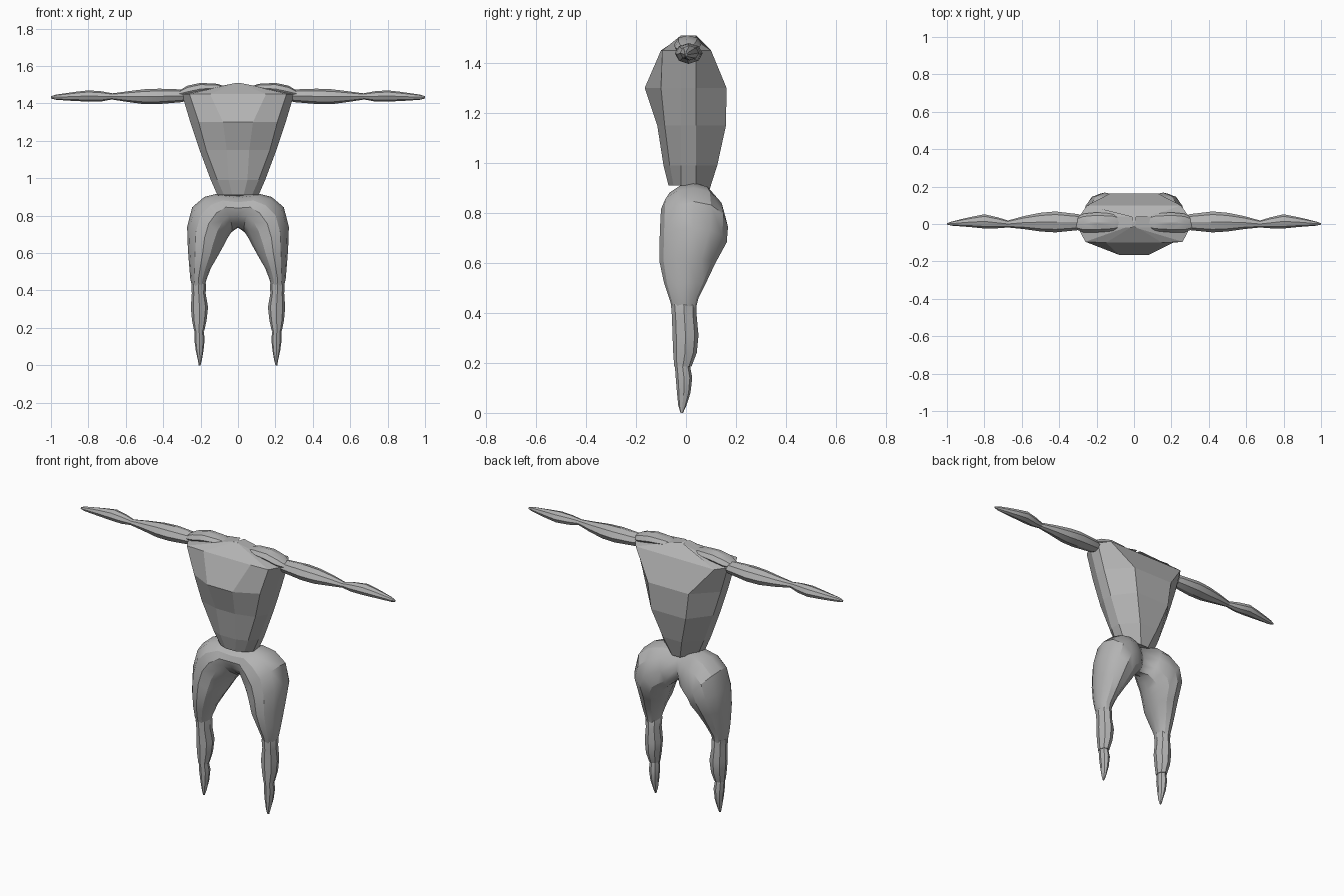
import bpy, bmesh, math
from mathutils import Vector

skin = bpy.data.materials.new("plain_grey")
skin.diffuse_color = (0.45, 0.45, 0.45, 1)


def loft(name, rings, cap_start=True, smooth=0, mirror=True):
    """Skin a list of closed point rings into one mesh part."""
    bm = bmesh.new()
    rows = [[bm.verts.new(p) for p in r] for r in rings]
    n = len(rows[0])
    for a, b in zip(rows, rows[1:]):
        for i in range(n):
            j = (i + 1) % n
            bm.faces.new((a[i], a[j], b[j], b[i]))
    if cap_start:
        bm.faces.new(rows[0])
    bm.faces.new(rows[-1])
    bmesh.ops.recalc_face_normals(bm, faces=bm.faces)
    me = bpy.data.meshes.new(name)
    bm.to_mesh(me)
    bm.free()
    ob = bpy.data.objects.new(name, me)
    bpy.context.collection.objects.link(ob)
    me.materials.append(skin)
    if smooth:
        bpy.ops.object.select_all(action='DESELECT')
        ob.select_set(True)
        bpy.context.view_layer.objects.active = ob
        bpy.ops.object.shade_smooth_by_angle(angle=math.radians(smooth))
    if mirror:
        m = ob.modifiers.new("mirror", 'MIRROR')
        m.use_axis[0] = True
        m.merge_threshold = 0.0005
    return ob


def oval(a, b, yf, yb, n=8, tilt=0.0):
    """Ring through the xz points a and b, reaching from yf to yb.
    tilt lowers the back of the a side."""
    pts = []
    for i in range(n):
        t = 2 * math.pi * i / n
        k = (1 + math.cos(t)) / 2
        y = (yf + yb) / 2 + math.sin(t) * (yb - yf) / 2
        x = a[0] + (b[0] - a[0]) * k
        z = a[1] + (b[1] - a[1]) * k - tilt * y * (1 - k)
        pts.append(Vector((x, y, z)))
    return pts


# Torso: faceted wedge, wide shoulders down to a narrow waist
def chest(z, side, front, yf, mid, ym, back, yb, drop=0.0):
    half = [(front, yf, z), (mid, ym, z), (side, -0.02, z),
            (side * 0.98, 0.04, z), (back, yb, z - drop)]
    return half + [(-x, y, h) for x, y, h in reversed(half)]


loft("torso", [
    chest(1.51, 0.01, 0.004, -0.01, 0.008, -0.006, 0.005, 0.01),
    chest(1.45, 0.30, 0.15, -0.10, 0.26, -0.095, 0.25, 0.10),
    chest(1.30, 0.255, 0.08, -0.165, 0.21, -0.10, 0.13, 0.162),
    chest(1.15, 0.205, 0.06, -0.115, 0.17, -0.085, 0.11, 0.16),
    chest(0.99, 0.145, 0.05, -0.09, 0.11, -0.065, 0.06, 0.125),
    chest(0.91, 0.11, 0.03, -0.07, 0.075, -0.05, 0.025, 0.09, 0.03),
], mirror=False)

# Hips and thighs: a tube bending outward from the centre and down
thigh = [  # inner xz, outer xz, front y, back y, tilt
    ((0, 0.745), (0, 0.905), -0.07, 0.085, 0.45),
    ((0.03, 0.735), (0.10, 0.92), -0.08, 0.14, 0.45),
    ((0.05, 0.70), (0.18, 0.90), -0.10, 0.16, 0.3),
    ((0.068, 0.66), (0.245, 0.845), -0.103, 0.168, 0.1),
    ((0.085, 0.625), (0.272, 0.74), -0.106, 0.163, 0),
    ((0.11, 0.58), (0.268, 0.62), -0.105, 0.118, 0),
    ((0.145, 0.52), (0.26, 0.52), -0.088, 0.08, 0),
    ((0.168, 0.46), (0.255, 0.46), -0.068, 0.05, 0),
    ((0.178, 0.42), (0.245, 0.42), -0.055, 0.04, 0),
]
loft("hips_and_thighs", [oval(a, b, f, k, 12, t) for a, b, f, k, t in thigh],
     cap_start=False, smooth=30)


# Lower legs: rows of height, inner x, outer x, front y, back y
def upright(rows):
    return [oval((i, z), (o, z), f, b) for z, i, o, f, b in rows]


loft("lower_leg", upright([
    (0.475, 0.185, 0.23, -0.06, 0.02),
    (0.43, 0.17, 0.25, -0.06, 0.042),
    (0.385, 0.173, 0.247, -0.056, 0.043),
    (0.31, 0.16, 0.252, -0.054, 0.05),
    (0.24, 0.168, 0.246, -0.051, 0.043),
    (0.185, 0.18, 0.235, -0.047, 0.022),
]), smooth=25)
loft("foot", upright([
    (0.21, 0.187, 0.23, -0.046, 0.012),
    (0.14, 0.178, 0.234, -0.041, 0.025),
    (0.08, 0.184, 0.226, -0.036, 0.018),
    (0.03, 0.193, 0.215, -0.031, 0.002),
    (0.0, 0.20, 0.21, -0.022, -0.012),
]), smooth=25)


# Arms: rows of x, bottom z, top z, front y, back y
def sideways(rows):
    return [oval((x, lo), (x, hi), f, b) for x, lo, hi, f, b in rows]


loft("shoulder", sideways([
    (0.065, 1.475, 1.49, -0.02, 0.035),
    (0.11, 1.46, 1.505, -0.038, 0.055),
    (0.20, 1.445, 1.51, -0.045, 0.062),
    (0.27, 1.43, 1.495, -0.045, 0.055),
    (0.32, 1.435, 1.465, -0.025, 0.03),
]), smooth=25)
loft("upper_arm", sideways([
    (0.24, 1.425, 1.455, -0.02, 0.03),
    (0.30, 1.407, 1.475, -0.033, 0.053),
    (0.42, 1.397, 1.479, -0.045, 0.067),
    (0.50, 1.396, 1.476, -0.04, 0.06),
    (0.59, 1.408, 1.465, -0.027, 0.042),
    (0.68, 1.422, 1.453, -0.018, 0.017),
]), smooth=25)
loft("forearm_and_hand", sideways([
    (0.665, 1.423, 1.453, -0.018, 0.016),
    (0.73, 1.411, 1.465, -0.023, 0.036),
    (0.80, 1.41, 1.47, -0.024, 0.052),
    (0.87, 1.413, 1.462, -0.017, 0.038),
    (0.92, 1.416, 1.455, -0.013, 0.027),
    (0.975, 1.42, 1.447, -0.009, 0.013),
    (1.0, 1.427, 1.438, -0.003, 0.004),
]), smooth=25)
